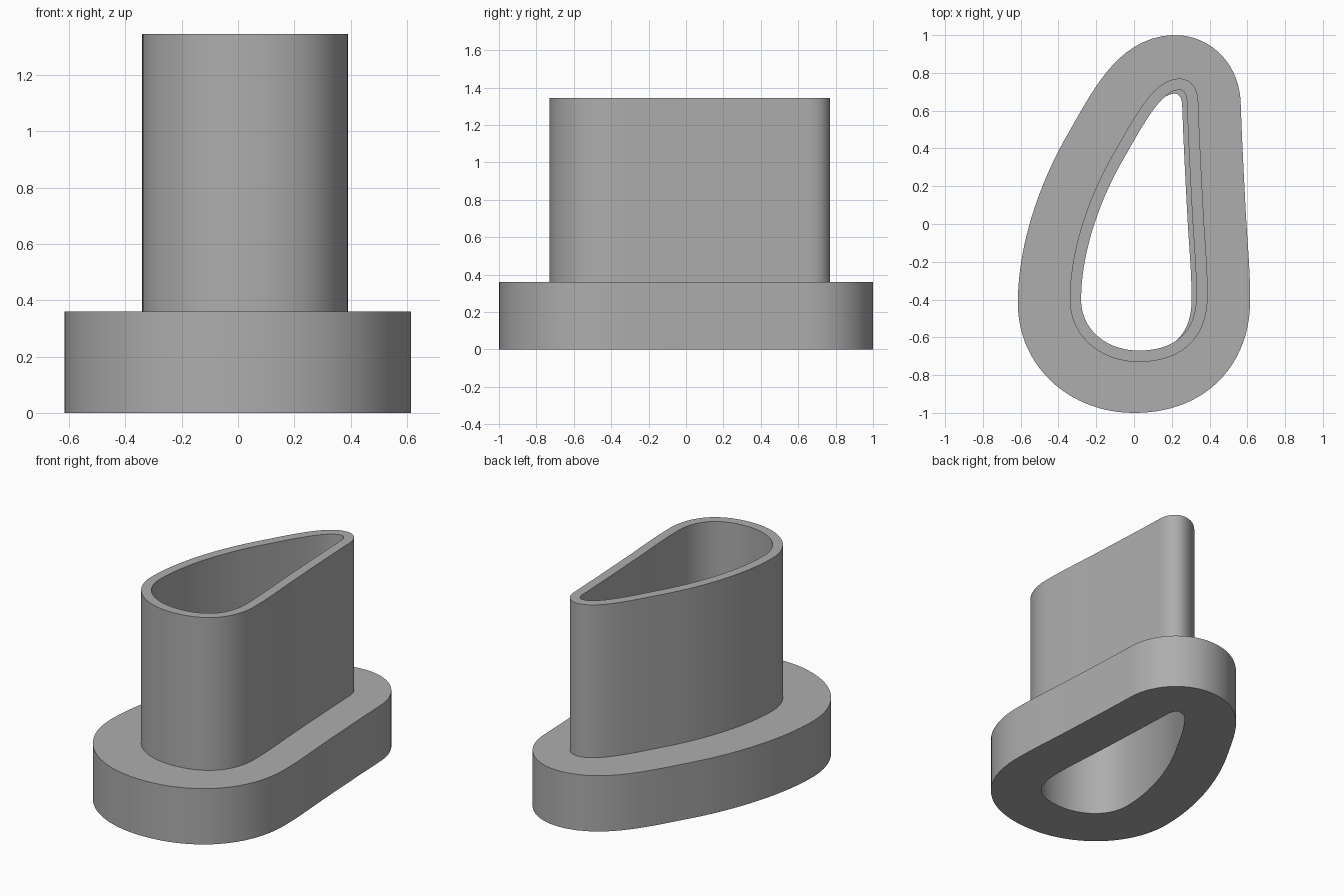
import bpy, bmesh, math
from mathutils import Vector
from mathutils.geometry import interpolate_bezier

if "Cube" in bpy.data.objects:
    bpy.data.objects.remove(bpy.data.objects["Cube"])

grey = bpy.data.materials.new("plain grey")
colour = (0.42, 0.42, 0.42, 1)
grey.diffuse_color = colour
grey.use_nodes = True
grey.node_tree.nodes["Principled BSDF"].inputs["Base Color"].default_value = colour

# Clockwise bore outline: x, y, heading in degrees, handle in, handle out
anchors = [
    (0.215, 0.69, 0, 0.10, 0.025),
    (0.255, 0.63, -88, 0.035, 0.20),
    (0.282, 0.05, -87, 0.20, 0.15),
    (0.305, -0.40, -90, 0.15, 0.185),
    (0.00, -0.69, 180, 0.20, 0.17),
    (-0.305, -0.42, 90, 0.16, 0.24),
    (-0.083, 0.32, 60, 0.26, 0.18),
]


def heading(deg):
    return Vector((math.cos(math.radians(deg)), math.sin(math.radians(deg))))


def bore_outline(steps=24):
    points = []
    for a, b in zip(anchors, anchors[1:] + anchors[:1]):
        p, q = Vector(a[:2]), Vector(b[:2])
        points += interpolate_bezier(p, p + heading(a[2]) * a[4],
                                     q - heading(b[2]) * b[3], q, steps + 1)[:-1]
    return [Vector((p.x, p.y)) for p in points]


def offset(points, distance):
    """Push a clockwise outline outwards along its normals."""
    result = []
    for i, p in enumerate(points):
        t = (points[(i + 1) % len(points)] - points[i - 1]).normalized()
        result.append(p + Vector((-t.y, t.x)) * distance)
    return result


def hollow_wall(name, thickness, height, shift=(0, 0)):
    """Closed ring of constant thickness around the bore."""
    inner = bore_outline()
    outer = offset(inner, thickness)
    bm = bmesh.new()
    rings = [[bm.verts.new((p.x + shift[0], p.y + shift[1], z)) for p in outline]
             for outline, z in ((inner, 0), (outer, 0), (outer, height), (inner, height))]
    n = len(inner)
    for a, b in zip(rings, rings[1:] + rings[:1]):
        for i in range(n):
            j = (i + 1) % n
            bm.faces.new((a[i], a[j], b[j], b[i]))
    bmesh.ops.recalc_face_normals(bm, faces=bm.faces)
    mesh = bpy.data.meshes.new(name)
    bm.to_mesh(mesh)
    bm.free()
    mesh.materials.append(grey)
    obj = bpy.data.objects.new(name, mesh)
    bpy.context.collection.objects.link(obj)
    bpy.ops.object.select_all(action="DESELECT")
    obj.select_set(True)
    bpy.context.view_layer.objects.active = obj
    bpy.ops.object.shade_smooth_by_angle(angle=math.radians(30))


# Wide foot ring and the thin tall sleeve standing slightly off its centre
hollow_wall("base_flange", 0.31, 0.36)
hollow_wall("tall_sleeve", 0.06, 1.345, (0.025, 0.02))
